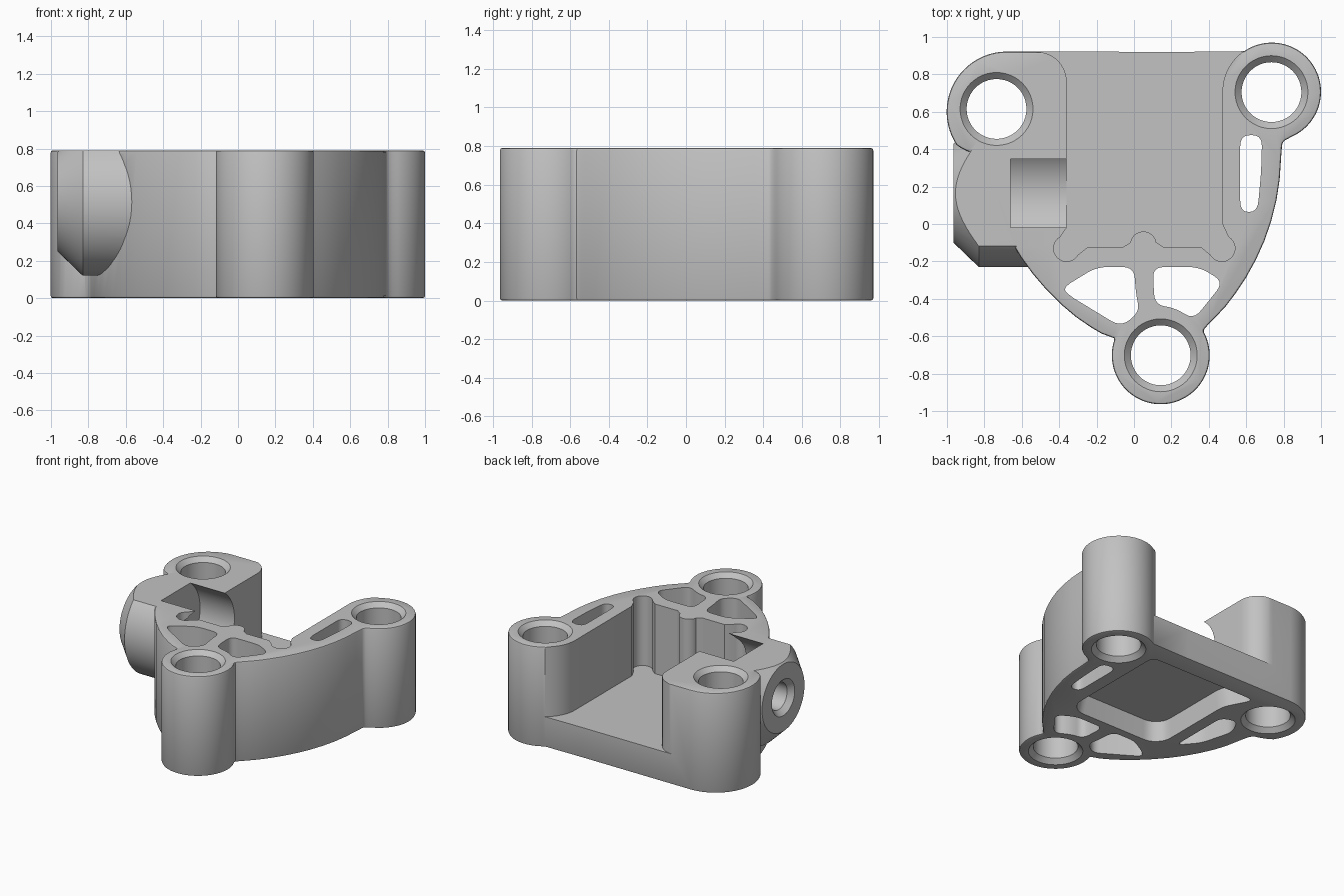
import bpy, bmesh, math
from mathutils import Vector, Matrix

if "Cube" in bpy.data.objects:
    bpy.data.objects.remove(bpy.data.objects["Cube"])

TOP = 0.79
FLOOR = 0.24
BOSSES = [(-0.735, 0.615), (0.735, 0.705), (0.143, -0.702)]
BOLT_Y, BOLT_Z = 0.165, 0.515

grey = bpy.data.materials.new("machined grey")
grey.use_nodes = True
grey.diffuse_color = (0.54, 0.54, 0.54, 1)
grey.node_tree.nodes["Principled BSDF"].inputs["Base Color"].default_value = grey.diffuse_color


def arc(cx, cy, r, start, end, n=16):
    angles = [math.radians(start + (end - start) * i / n) for i in range(n + 1)]
    return [(cx + r * math.cos(a), cy + r * math.sin(a)) for a in angles]


def soften(pts):
    """Smooth a closed outline by corner cutting."""
    out = []
    for i, p in enumerate(pts):
        a, b = Vector(p), Vector(pts[(i + 1) % len(pts)])
        out += [a.lerp(b, 0.25), a.lerp(b, 0.75)]
    return [(p[0], p[1]) for p in out]


def fillet(pts, d, n=5):
    """Round each corner of a closed outline, starting d before it."""
    out = []
    for i, p in enumerate(pts):
        p, before, after = Vector(p), Vector(pts[i - 1]), Vector(pts[(i + 1) % len(pts)])
        a, b = [p + (q - p).normalized() * min(d, 0.45 * (q - p).length) for q in (before, after)]
        for k in range(n + 1):
            t = k / n
            q = a * (1 - t) ** 2 + p * 2 * t * (1 - t) + b * t ** 2
            out.append((q.x, q.y))
    return out


def loft(name, rings):
    """Closed solid through rings of equal point count."""
    bm = bmesh.new()
    loops = [[bm.verts.new(p) for p in ring] for ring in rings]
    n = len(loops[0])
    for a, b in zip(loops, loops[1:]):
        for i in range(n):
            j = (i + 1) % n
            bm.faces.new((a[i], a[j], b[j], b[i]))
    bm.faces.new(loops[0][::-1])
    bm.faces.new(loops[-1])
    bmesh.ops.recalc_face_normals(bm, faces=bm.faces)
    mesh = bpy.data.meshes.new(name)
    bm.to_mesh(mesh)
    bm.free()
    ob = bpy.data.objects.new(name, mesh)
    bpy.context.collection.objects.link(ob)
    mesh.materials.append(grey)
    return ob


def prism(name, outline, z0, z1):
    return loft(name, [[(x, y, z) for x, y in outline] for z in (z0, z1)])


def lathe(name, profile, origin, along_x=False, n=48):
    """Round solid from (position, radius) pairs along z or x."""
    turn = Matrix.Rotation(math.pi / 2, 4, 'Y') if along_x else Matrix()
    place = Matrix.Translation(origin) @ turn
    return loft(name, [[place @ Vector((x, y, h)) for x, y in arc(0, 0, r, 0, 360, n)[:-1]]
                       for h, r in profile])


def combine(target, other, operation):
    mod = target.modifiers.new("combine", 'BOOLEAN')
    mod.operation, mod.solver, mod.object = operation, 'EXACT', other
    bpy.context.view_layer.objects.active = target
    bpy.ops.object.modifier_apply(modifier=mod.name)
    bpy.data.objects.remove(other)


# Main body with its three bosses
outline = (arc(0.143, -0.702, 0.262, 160, 390, 30)
           + [(0.385, -0.55), (0.425, -0.51), (0.51, -0.42), (0.63, -0.24),
              (0.72, -0.04), (0.775, 0.18), (0.79, 0.41), (0.795, 0.44)]
           + arc(0.737, 0.707, 0.263, -68, 126, 30)
           + arc(-0.68, 0.6, 0.322, 90, 215, 20)
           + [(-0.87, 0.38), (-0.8, 0.36), (-0.78, 0.28), (-0.74, 0.08), (-0.64, -0.13),
              (-0.51, -0.31), (-0.35, -0.47), (-0.19, -0.58), (-0.12, -0.605)])
body = prism("bracket_body", soften(outline), 0, TOP)
bm = bmesh.new()
bm.from_mesh(body.data)
rim = [e for e in bm.edges if abs(e.verts[0].co.z - e.verts[1].co.z) < 0.01]
bmesh.ops.bevel(bm, geom=rim, offset=0.012, segments=2, profile=0.5, affect='EDGES')
bm.to_mesh(body.data)
bm.free()

# Side bolt boss, chamfered at the outside and flat on top
side = lathe("side_boss", [(-0.965, 0.265), (-0.83, 0.395), (-0.45, 0.395)],
             (0, BOLT_Y, BOLT_Z), True, 64)
bm = bmesh.new()
bm.from_mesh(side.data)
bmesh.ops.bisect_plane(bm, geom=bm.verts[:] + bm.edges[:] + bm.faces[:],
                       plane_co=(0, 0, TOP), plane_no=(0, 0, 1), clear_outer=True)
bmesh.ops.holes_fill(bm, edges=[e for e in bm.edges if e.is_boundary])
bmesh.ops.recalc_face_normals(bm, faces=bm.faces)
bm.to_mesh(side.data)
bm.free()
combine(body, side, 'UNION')

# Large upper pocket, open at the back, with relieved corners
pocket = ([(-0.52, 1.05)] + arc(-0.52, 0.76, 0.16, 90, 0)
          + [(-0.36, -0.02)] + arc(-0.36, -0.13, 0.07, 120, 330)
          + [(-0.25, -0.125), (-0.06, -0.125)] + arc(0.05, -0.11, 0.07, 170, 10)
          + [(0.16, -0.125), (0.36, -0.125)] + arc(0.47, -0.13, 0.07, 210, 420)
          + [(0.473, 0.0)] + arc(0.737, 0.707, 0.264, 180, 116) + [(0.62, 1.05)])
combine(body, prism("pocket_cutter", pocket, FLOOR, 1), 'DIFFERENCE')

# Tapered recess underneath
recess = fillet([(0.46, 0.76), (-0.47, 0.76), (-0.36, 0.55), (-0.36, -0.08), (-0.28, -0.16),
                 (0.38, -0.16), (0.46, -0.08)], 0.06)
combine(body, loft("recess_cutter", [[(x * s, 0.3 + (y - 0.3) * s, z) for x, y in recess]
                                     for z, s in ((-0.05, 1.03), (0.15, 0.97))]), 'DIFFERENCE')

# Lightening windows and slot
windows = [
    [(-0.38, -0.34), (-0.2, -0.23), (0.0, -0.23), (0.01, -0.37), (0.03, -0.47),
     (-0.07, -0.55), (-0.35, -0.38)],
    [(0.1, -0.23), (0.35, -0.23), (0.48, -0.31), (0.32, -0.51), (0.22, -0.45), (0.11, -0.43)],
    [(0.568, 0.475), (0.685, 0.475), (0.68, 0.28), (0.66, 0.065), (0.568, 0.065)],
]
for pts in windows:
    combine(body, prism("window_cutter", fillet(pts, 0.06), -0.1, 1), 'DIFFERENCE')

# Shallow pocket under the bolt boss
under = fillet([(-0.46, 0.42), (-0.58, 0.46), (-0.65, 0.32), (-0.58, 0.06), (-0.46, -0.08)], 0.06)
combine(body, prism("under_pocket_cutter", under, -0.1, 0.14), 'DIFFERENCE')

# Round nut bore, breaking through the top face as a narrower slot
combine(body, lathe("nut_bore_cutter", [(-0.66, 0.305), (-0.3, 0.305)],
                    (0, BOLT_Y, FLOOR + 0.306), True, 64), 'DIFFERENCE')

# Side bolt hole and the three mounting holes, all countersunk
combine(body, lathe("bolt_cutter", [(-1, 0.175), (-0.925, 0.105), (-0.6, 0.105)],
                    (0, BOLT_Y, BOLT_Z), True), 'DIFFERENCE')
for x, y in BOSSES:
    profile = [(-0.02, 0.215), (0.035, 0.16), (TOP - 0.035, 0.16), (TOP + 0.02, 0.215)]
    combine(body, lathe("hole_cutter", profile, (x, y, 0)), 'DIFFERENCE')

# Shading
bpy.ops.object.select_all(action='DESELECT')
body.select_set(True)
bpy.context.view_layer.objects.active = body
bpy.ops.object.shade_smooth_by_angle(angle=math.radians(30))
